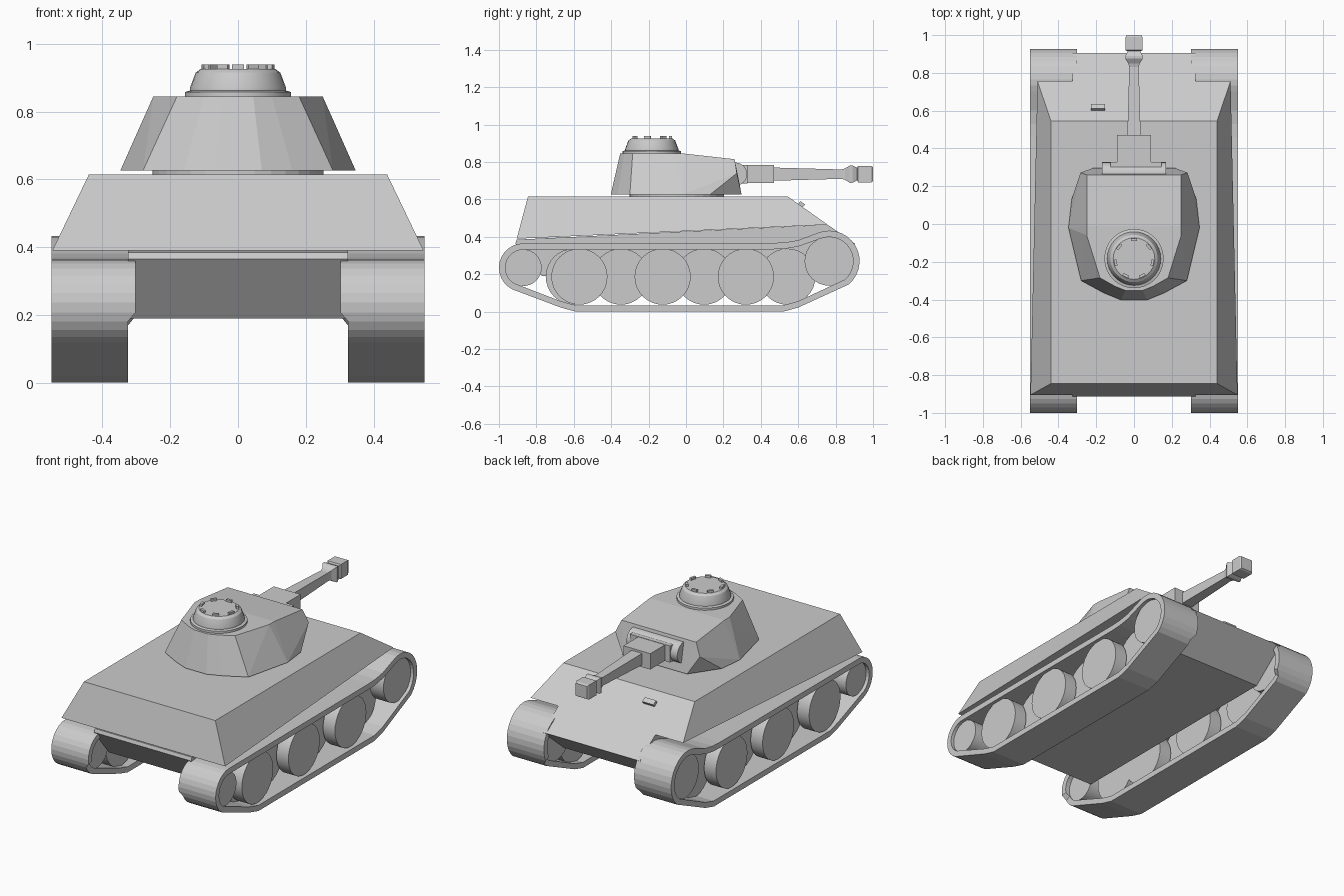
import bpy, bmesh
from math import cos, sin, pi, radians
from mathutils import Matrix, Vector

if "Cube" in bpy.data.objects:
    bpy.data.objects.remove(bpy.data.objects["Cube"])


def finish(name, bm):
    bmesh.ops.recalc_face_normals(bm, faces=bm.faces)
    me = bpy.data.meshes.new(name)
    bm.to_mesh(me)
    bm.free()
    ob = bpy.data.objects.new(name, me)
    bpy.context.collection.objects.link(ob)
    return ob


def hull(name, half):
    """Convex solid from points on the +x side, mirrored across x = 0."""
    bm = bmesh.new()
    for x, y, z in half:
        for s in ((1, -1) if x else (1,)):
            bm.verts.new((s * x, y, z))
    bmesh.ops.convex_hull(bm, input=bm.verts)
    bmesh.ops.dissolve_limit(bm, angle_limit=0.02, verts=bm.verts, edges=bm.edges)
    return finish(name, bm)


def box(name, size, loc, rot=Matrix()):
    bm = bmesh.new()
    bmesh.ops.create_cube(bm, size=1, matrix=Matrix.Translation(loc) @ rot @ Matrix.Diagonal((*size, 1)))
    return finish(name, bm)


def stack(name, rings, n, place, turn=0.0):
    """Closed solid of n-sided rings; each ring is (radius, height)."""
    bm = bmesh.new()
    loops = [[bm.verts.new(place @ Vector((r * cos(turn + 2 * pi * i / n), r * sin(turn + 2 * pi * i / n), h)))
              for i in range(n)] for r, h in rings]
    for a, b in zip(loops, loops[1:]):
        for i in range(n):
            bm.faces.new((a[i], a[i - 1], b[i - 1], b[i]))
    bm.faces.new(loops[0])
    bm.faces.new(loops[-1])
    return finish(name, bm)


def smooth(ob):
    bpy.ops.object.select_all(action='DESELECT')
    ob.select_set(True)
    bpy.context.view_layer.objects.active = ob
    bpy.ops.object.shade_smooth_by_angle(angle=radians(30))


# Hull: sloped upper body and narrower lower body
hull("upper_hull", [(.44, -.845, .615), (.44, .545, .615), (.548, -.905, .39), (.511, .757, .465)])
hull("lower_hull", [(.325, -.905, .385), (.325, -.912, .365), (.325, -.77, .19), (.325, .70, .19),
                    (.325, .905, .362), (.325, .757, .465)])
box("driver_visor", (.075, .03, .03), (-.19, .615, .57), Matrix.Rotation(-.615, 4, 'X'))


# Tracks: closed belts around the wheels
def belt(d):
    def arc(cy, cz, r, a0, a1, n):
        return [(cy + (r - d) * cos(radians(a0 + (a1 - a0) * i / n)),
                 cz + (r - d) * sin(radians(a0 + (a1 - a0) * i / n))) for i in range(n + 1)]
    return (arc(-.87, .235, .13, 90, 243, 12)
            + [(-.67, .022 + d), (-.59, d), (.52, d), (.60, .022 + d)]
            + arc(.765, .27, .163, -50, 113, 14)
            + [(.6, .382 - d), (.53, .37 - d), (.46, .367 - d)])


def track(name, s):
    bm = bmesh.new()
    rings = []
    for d, outer in ((0, True), (0, False), (.034, False), (.034, True)):
        rings.append([bm.verts.new((s * (.55 if outer else (.302 if z0 > .19 else .325)), y, z))
                      for (y, z), (_, z0) in zip(belt(d), belt(0))])
    for k in range(4):
        a, b = rings[k], rings[(k + 1) % 4]
        for i in range(len(a)):
            bm.faces.new((a[i - 1], a[i], b[i], b[i - 1]))
    finish(name, bm)


# Wheels: idler, sprocket and overlapping road wheels
def wheel(name, s, y, z, r, x0, x1):
    place = Matrix.Translation((0, y, z)) @ Matrix.Rotation(s * pi / 2, 4, 'Y')
    smooth(stack(name, [(r, x0), (r, x1)], 32, place))


for side, s in (("right", 1), ("left", -1)):
    track(side + "_track", s)
    wheel(side + "_idler", s, -.87, .235, .098, .33, .53)
    wheel(side + "_sprocket", s, .765, .27, .131, .33, .53)
    for i in range(3):
        wheel(side + "_outer_wheel", s, -.57 + .445 * i, .187, .15, .45, .53)
        wheel(side + "_inner_wheel", s, -.348 + .445 * i, .187, .15, .36, .44)
    wheel(side + "_rear_inner_wheel", s, -.60, .187, .15, .36, .44)

# Turret with faceted sides, rounded rear and undercut cheeks
stack("turret_ring", [(.253, .61), (.253, .635)], 32, Matrix.Translation((0, -.05, 0)))
hull("turret", [(.215, .297, .627), (.33, .13, .627), (.347, -.02, .627), (.28, -.30, .627),
                (.16, -.365, .627), (.07, -.402, .627), (.283, .272, .74),
                (.25, .26, .815), (.25, -.01, .845), (.25, -.06, .845), (.18, -.285, .845),
                (.10, -.33, .845), (.045, -.352, .845)])

# Gun: mantlet, sleeve and square barrel with muzzle brake
gun = Matrix.Translation((0, 0, .735)) @ Matrix.Rotation(-pi / 2, 4, 'X')
smooth(stack("mantlet", [(.062, -.17), (.062, .17)], 24,
             Matrix.Translation((0, .265, .735)) @ Matrix.Rotation(pi / 2, 4, 'Y')))
box("mantlet_plate", (.27, .035, .10), (.01, .312, .735))
box("gun_sleeve", (.18, .15, .096), (0, .395, .735))
q = 2 ** .5
stack("barrel", [(w * q, y) for w, y in ((.036, .44), (.025, .83), (.030, .85), (.046, .875), (.046, .89),
                                         (.034, .915), (.044, .92), (.044, .99), (.038, 1.0))],
      4, gun, pi / 4)

# Cupola with a ring of periscopes
smooth(stack("cupola", [(.157, .84), (.157, .858), (.142, .862), (.142, .87), (.125, .915), (.11, .926)],
             32, Matrix.Translation((0, -.183, 0))))
for i in range(7):
    a = pi / 2 + 2 * pi * i / 7
    rot = Matrix.Rotation(a, 4, 'Z')
    box("periscope", (.014, .034, .02), (.1 * cos(a), -.183 + .1 * sin(a), .929), rot)
